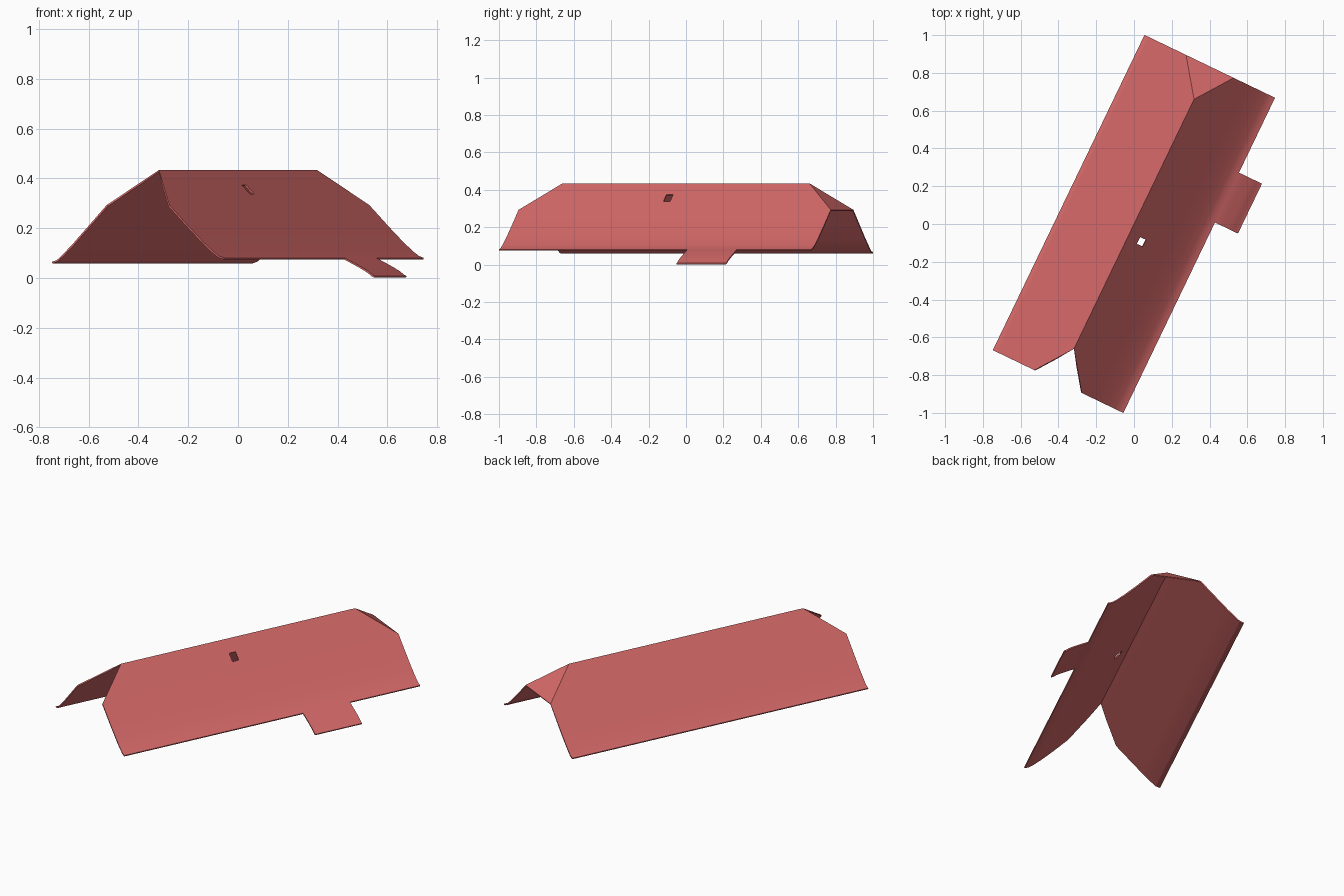
import bpy, bmesh, math
from mathutils import Matrix

if "Cube" in bpy.data.objects:
    bpy.data.objects.remove(bpy.data.objects["Cube"])

ROT = Matrix.Rotation(-math.radians(25.7), 4, 'Z')   # ridge runs along local y

mat = bpy.data.materials.new("red_roofing")
mat.diffuse_color = (0.65, 0.136, 0.136, 1)
mat.use_nodes = True
mat.node_tree.nodes["Principled BSDF"].inputs["Base Color"].default_value = mat.diffuse_color


def finish(name, bm, thickness):
    """Turn a sheet into a thin solid, rotated into place."""
    bmesh.ops.remove_doubles(bm, verts=bm.verts, dist=1e-5)
    bmesh.ops.transform(bm, matrix=ROT, verts=bm.verts)
    bm.normal_update()
    me = bpy.data.meshes.new(name)
    bm.to_mesh(me)
    bm.free()
    ob = bpy.data.objects.new(name, me)
    bpy.context.collection.objects.link(ob)
    me.materials.append(mat)
    bpy.context.view_layer.objects.active = ob
    ob.select_set(True)
    sol = ob.modifiers.new("thickness", 'SOLIDIFY')
    sol.thickness = thickness
    sol.offset = -1
    bpy.ops.object.modifier_apply(modifier=sol.name)
    bpy.ops.object.shade_smooth_by_angle(angle=math.radians(22))
    ob.select_set(False)


def strip(bm, profile, cols, side=1, hole=None):
    """Grid sheet: profile of (across, height); cols(across) gives the lengthwise stops."""
    rows = [[bm.verts.new((side * v, u, z)) for u in cols(v)] for v, z in profile]
    for i in range(len(rows) - 1):
        for j in range(len(rows[0]) - 1):
            if (i, j) == hole:
                continue
            q = [rows[i][j], rows[i + 1][j], rows[i + 1][j + 1], rows[i][j + 1]]
            bm.faces.new(q if side > 0 else q[::-1])


RIDGE, END, KINK = 0.733, 0.926, 0.14
TAB = [0.193, 0.486]


def roof_cols(v):
    e = RIDGE + (END - RIDGE) * min(v / KINK, 1)
    return [-e, -0.088, -0.048] + TAB + [e]


# main roof: two slopes with flared eaves, small opening in the right slope
upper = [(v, 0.434 - 1.007 * v) for v in (0, 0.059, 0.095, KINK)]
right = upper + [(0.225, 0.208), (0.29, 0.146), (0.335, 0.107), (0.362, 0.088), (0.383, 0.081)]
left = upper + [(0.225, 0.205), (0.29, 0.138), (0.335, 0.095), (0.362, 0.072), (0.384, 0.065)]
bm = bmesh.new()
strip(bm, right, roof_cols, 1, hole=(1, 1))
strip(bm, left, roof_cols, -1)

# half hip closing the back end
hip = [bm.verts.new((s * v, roof_cols(v)[-1], z)) for s, v, z in
       [(-1, v, z) for v, z in upper[::-1]] + [(1, v, z) for v, z in upper[1:]]]
n = len(hip)
for k in range(n // 2):
    bm.faces.new([p for i, p in enumerate(hip) if i in (k, k + 1, n - 2 - k, n - 1 - k)])

# entrance canopy carrying on from the right eave
strip(bm, [right[-1], (0.42, 0.063), (0.46, 0.043),
           (0.49, 0.026), (0.508, 0.012), (0.518, 0.008)], lambda v: TAB)
finish("roof", bm, 0.007)
